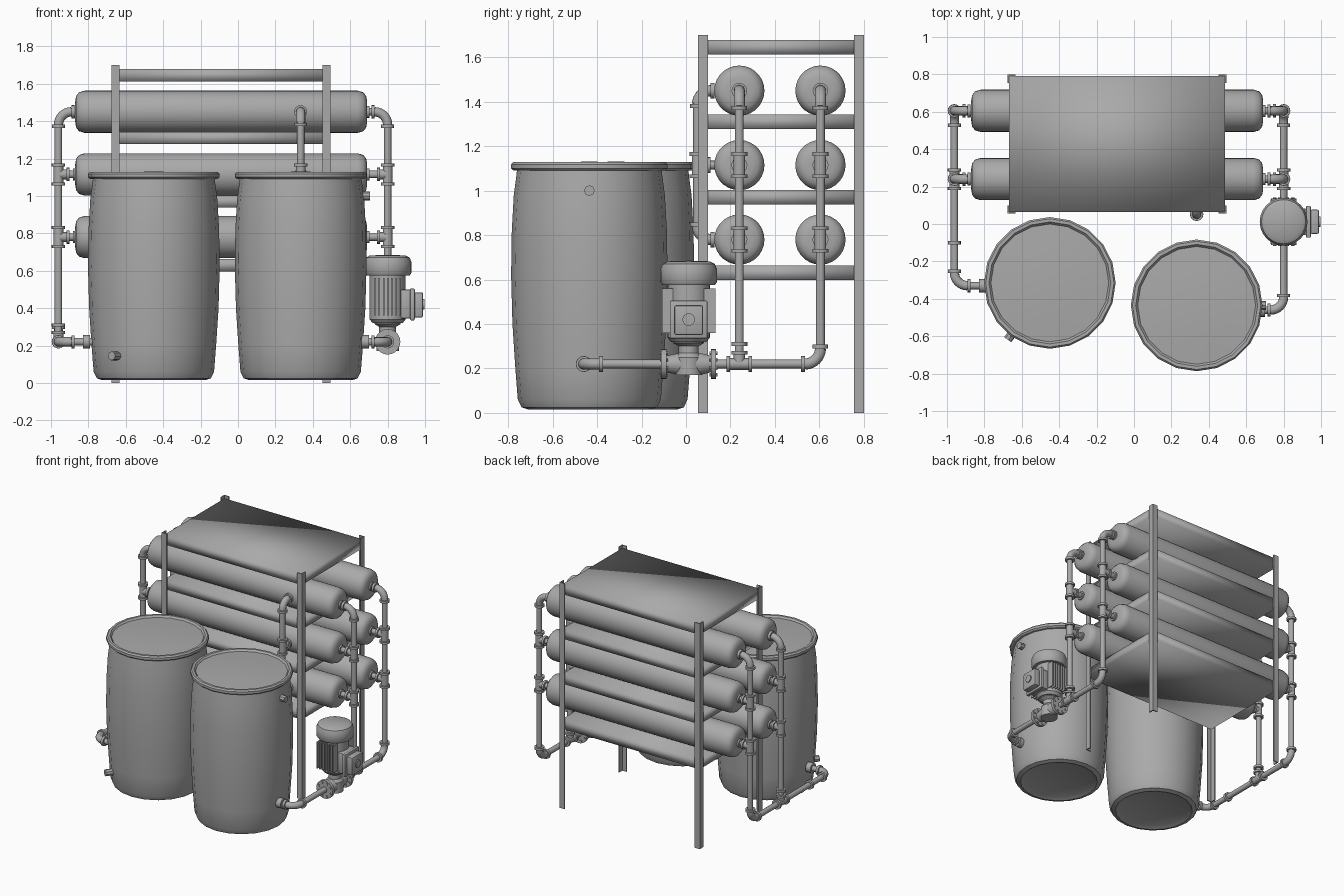
import bpy, bmesh, math
from mathutils import Vector, Matrix

if "Cube" in bpy.data.objects:
    bpy.data.objects.remove(bpy.data.objects["Cube"])

grey = bpy.data.materials.new("plain_grey")
grey.diffuse_color = (0.40, 0.40, 0.40, 1)
grey.use_nodes = True
grey.node_tree.nodes["Principled BSDF"].inputs["Base Color"].default_value = grey.diffuse_color


def finish(name, bm, angle=35):
    bmesh.ops.remove_doubles(bm, verts=bm.verts, dist=0.0002)
    bmesh.ops.recalc_face_normals(bm, faces=bm.faces)
    mesh = bpy.data.meshes.new(name)
    bm.to_mesh(mesh)
    bm.free()
    mesh.materials.append(grey)
    ob = bpy.data.objects.new(name, mesh)
    bpy.context.collection.objects.link(ob)
    bpy.ops.object.select_all(action='DESELECT')
    ob.select_set(True)
    bpy.context.view_layer.objects.active = ob
    bpy.ops.object.shade_smooth_by_angle(angle=math.radians(angle))
    return ob


def lathe(bm, profile, origin, axis=(0, 0, 1), n=24):
    """Add a turned shape; profile holds (radius, distance along axis)."""
    rot = Vector((0, 0, 1)).rotation_difference(Vector(axis)).to_matrix()
    rings = []
    for r, h in profile:
        rings.append([bm.verts.new(Vector(origin) + rot @ Vector(
            (r * math.cos(2 * math.pi * i / n), r * math.sin(2 * math.pi * i / n), h)))
            for i in range(n)])
    for a, b in zip(rings, rings[1:]):
        for i in range(n):
            j = (i + 1) % n
            bm.faces.new((a[i], a[j], b[j], b[i]))


def disc(bm, origin, axis, r, half, n=16):
    lathe(bm, [(0, -half), (r, -half), (r, half), (0, half)], origin, axis, n)


def box(bm, lo, hi, bevel=0):
    size = [b - a for a, b in zip(lo, hi)]
    mid = [(a + b) / 2 for a, b in zip(lo, hi)]
    res = bmesh.ops.create_cube(
        bm, size=1, matrix=Matrix.Translation(mid) @ Matrix.Diagonal((*size, 1)))
    if bevel:
        edges = list({e for v in res['verts'] for e in v.link_edges})
        bmesh.ops.bevel(bm, geom=edges, offset=bevel, segments=2, affect='EDGES', profile=0.5)


def sweep(bm, pts, r, n=14):
    """Round tube through a list of points."""
    rings, ref = [], None
    for i, p in enumerate(pts):
        t = (pts[min(i + 1, len(pts) - 1)] - pts[max(i - 1, 0)]).normalized()
        ref = t.orthogonal().normalized() if ref is None else (ref - t * ref.dot(t)).normalized()
        side = t.cross(ref)
        rings.append([bm.verts.new(p + r * (math.cos(2 * math.pi * k / n) * ref
                                            + math.sin(2 * math.pi * k / n) * side))
                      for k in range(n)])
    for a, b in zip(rings, rings[1:]):
        for k in range(n):
            bm.faces.new((a[k], a[(k + 1) % n], b[(k + 1) % n], b[k]))
    bm.faces.new(rings[0])
    bm.faces.new(rings[-1])


def pipe(bm, corners, r=0.02, bend=0.07):
    """Straight runs with a thicker collared elbow at each inner corner."""
    c = [Vector(p) for p in corners]
    path = [c[0]]
    for a, b, d in zip(c, c[1:], c[2:]):
        u, v = (a - b).normalized(), (d - b).normalized()
        centre = b + bend * (u + v)
        arc = [centre - bend * (v * math.cos(t) + u * math.sin(t))
               for t in [math.pi / 2 * k / 8 for k in range(9)]]
        path += arc
        sweep(bm, arc, r + 0.005)
        disc(bm, arc[0] + u * 0.008, u, r + 0.015, 0.009)
        disc(bm, arc[-1] + v * 0.008, v, r + 0.015, 0.009)
    path.append(c[-1])
    sweep(bm, path, r)


def tee(bm, p, run, branch=None):
    """Pipe tee: thick sleeve with collars on every open end."""
    p, run = Vector(p), Vector(run)
    disc(bm, p, run, 0.026, 0.05)
    for s in (-1, 1):
        disc(bm, p + run * 0.05 * s, run, 0.036, 0.008)
    if branch:
        b = Vector(branch)
        disc(bm, p + b * 0.025, b, 0.026, 0.025)
        disc(bm, p + b * 0.05, b, 0.036, 0.008)


# Storage drums with rolled rim and shallow dished lid
drum_profile = [(0, 0.035), (0.24, 0.03), (0.275, 0.015), (0.305, 0.025), (0.322, 0.06),
                (0.333, 0.2), (0.346, 0.4), (0.352, 0.62), (0.349, 0.82), (0.340, 0.98),
                (0.328, 1.07), (0.326, 1.09), (0.343, 1.092), (0.352, 1.10), (0.352, 1.118),
                (0.343, 1.128), (0.326, 1.128), (0.315, 1.115), (0.2, 1.122), (0, 1.132)]
for name, x, y in (("left_drum", -0.45, -0.315), ("right_drum", 0.335, -0.435)):
    bm = bmesh.new()
    lathe(bm, drum_profile, (x, y, 0), n=20)
    finish(name, bm)

# Drum bungs
bm = bmesh.new()
disc(bm, (0.685, -0.435, 1.0), (1, 0, 0), 0.024, 0.02, 8)
disc(bm, (-0.655, -0.59, 0.145), (-0.58, -0.81, 0), 0.024, 0.035, 8)
finish("drum_bungs", bm)

# Rack: four angle-iron posts
X0, X1, Y0, Y1 = -0.675, 0.495, 0.055, 0.80
for nx, x, sx in (("left", X0, 1), ("right", X1, -1)):
    for ny, y, sy in (("front", Y0, 1), ("back", Y1, -1)):
        bm = bmesh.new()
        outline = [(0, 0), (0.042, 0), (0.042, 0.008), (0.008, 0.008), (0.008, 0.045), (0, 0.045)]
        f = bm.faces.new([bm.verts.new((x + sx * a, y + sy * b, 0)) for a, b in outline])
        top = bmesh.ops.extrude_face_region(bm, geom=[f])['geom']
        bmesh.ops.translate(bm, vec=(0, 0, 1.7),
                            verts=[v for v in top if isinstance(v, bmesh.types.BMVert)])
        finish(f"{ny}_{nx}_post", bm)

# Rack shelves, softly shaded slabs
for i, z in enumerate((0.63, 0.97, 1.31, 1.645)):
    bm = bmesh.new()
    box(bm, (X0 + 0.008, Y0 + 0.008, z - 0.033), (X1 - 0.008, Y1 - 0.008, z + 0.033))
    finish(f"shelf_{i + 1}", bm, 180)

# Pressure tubes with rounded ends
tube_profile = [(0, -0.872), (0.06, -0.870), (0.085, -0.865), (0.104, -0.85), (0.113, -0.82),
                (0.113, 0.64), (0.104, 0.67), (0.085, 0.685), (0.06, 0.69), (0, 0.692)]
LEVELS = (0.78, 1.115, 1.45)
ROWS = (0.24, 0.605)
for i, y in enumerate(ROWS):
    for j, z in enumerate(LEVELS):
        bm = bmesh.new()
        lathe(bm, tube_profile, (0, y, z), (1, 0, 0), 28)
        finish(f"tube_{i + 1}_{j + 1}", bm)

# Side manifolds: a riser for each row, joined by a floor pipe to a drum
LOW = 0.22
for name, px, end, inner, drum in (("left_manifold", -0.96, -0.86, 1, (-0.77, -0.33)),
                                   ("right_manifold", 0.80, 0.68, -1, (0.64, -0.46))):
    bm = bmesh.new()
    d = (inner, 0, 0)
    front, back = ROWS
    pipe(bm, [(end, back, 1.45), (px, back, 1.45), (px, back, LOW),
              (px, drum[1], LOW), (drum[0], drum[1], LOW)])
    pipe(bm, [(end, front, 1.45), (px, front, 1.45), (px, front, LOW)])
    tee(bm, (px, front, LOW), (0, 1, 0), (0, 0, 1))
    disc(bm, (px, front, 0.31), (0, 0, 1), 0.036, 0.009)
    for y in ROWS:
        for z in LEVELS[:2]:
            tee(bm, (px, y, z), (0, 0, 1), d)
            sweep(bm, [Vector((end, y, z)), Vector((px, y, z))], 0.02)
        for z in LEVELS:
            disc(bm, (end + inner * -0.01, y, z), d, 0.032, 0.012)
    if inner == 1:
        disc(bm, (px, -0.10, LOW), (0, 1, 0), 0.034, 0.009)
    disc(bm, (drum[0] - inner * 0.04, drum[1], LOW), d, 0.036, 0.02)
    finish(name, bm)

# Front feed pipe linking the front row of tubes
bm = bmesh.new()
FX, FY = 0.335, 0.052
pipe(bm, [(FX, 0.17, 1.45), (FX, FY, 1.45), (FX, FY, 0.78), (FX, 0.17, 0.78)], 0.02, 0.06)
tee(bm, (FX, FY, 1.115), (0, 0, 1), (0, 1, 0))
sweep(bm, [Vector((FX, FY, 1.115)), Vector((FX, 0.17, 1.115))], 0.02)
finish("front_feed_pipe", bm)

# Pump casing with bolted flanges
PX, PY = 0.80, 0.012
bm = bmesh.new()
lathe(bm, [(0, -0.11), (0.035, -0.11), (0.048, -0.05), (0.05, 0.05), (0.035, 0.11), (0, 0.11)],
      (PX, PY, LOW), (0, 1, 0))
lathe(bm, [(0, 0.17), (0.06, 0.17), (0.06, 0.25), (0.045, 0.27), (0.045, 0.30), (0.07, 0.315),
           (0.07, 0.34), (0, 0.34)], (PX, PY, 0))
for y in (PY - 0.112, PY + 0.112):
    disc(bm, (PX, y, LOW), (0, 1, 0), 0.068, 0.012, 20)
    for k in range(8):
        a = math.pi * (k + 0.5) / 4
        disc(bm, (PX + 0.052 * math.cos(a), y, LOW + 0.052 * math.sin(a)), (0, 1, 0), 0.009, 0.018, 6)
finish("pump_casing", bm)

# Pump motor with fan cowl
bm = bmesh.new()
lathe(bm, [(0, 0.32), (0.08, 0.32), (0.096, 0.34), (0.096, 0.59), (0, 0.59)], (PX, PY, 0))
lathe(bm, [(0, 0.575), (0.118, 0.575), (0.128, 0.59), (0.128, 0.645), (0.118, 0.67),
           (0.095, 0.682), (0, 0.685)], (PX, PY, 0))
finish("pump_motor", bm)

# Motor cooling fins, in parallel groups on two sides
bm = bmesh.new()
for s in (-1, 1):
    for k in range(-3, 4):
        x, y = PX + k * 0.022, PY + s * 0.095
        box(bm, (x - 0.004, y - 0.025, 0.36), (x + 0.004, y + 0.025, 0.56))
finish("motor_fins", bm)

# Motor terminal box with raised cover and cable gland
bm = bmesh.new()
box(bm, (0.87, PY - 0.07, 0.345), (0.925, PY + 0.07, 0.50), 0.008)
box(bm, (0.92, PY - 0.085, 0.335), (0.945, PY + 0.085, 0.505), 0.006)
box(bm, (0.94, PY - 0.065, 0.35), (0.99, PY + 0.065, 0.485), 0.01)
disc(bm, (0.985, PY, 0.42), (1, 0, 0), 0.028, 0.012)
finish("terminal_box", bm)
